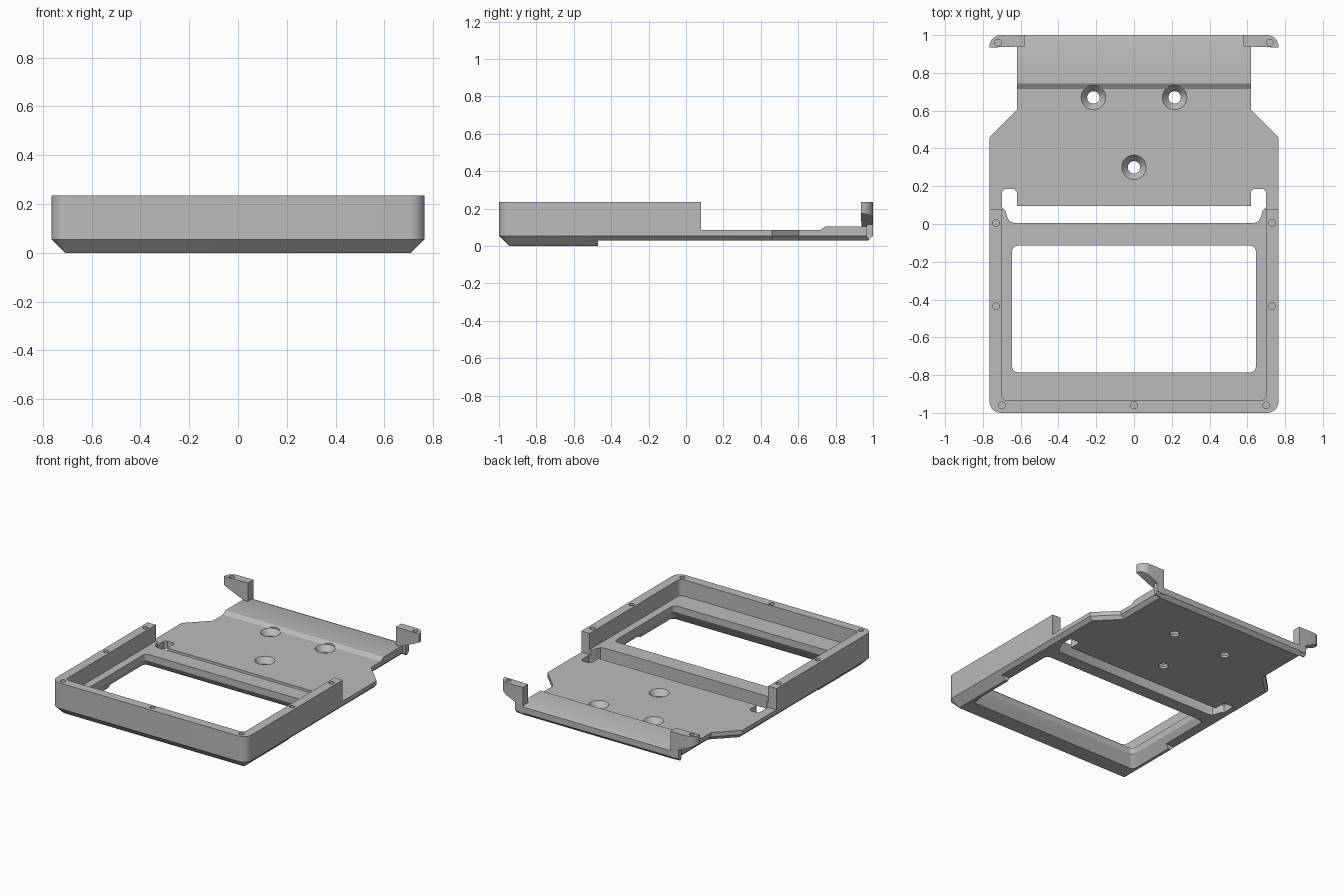
import bpy, bmesh, math

if "Cube" in bpy.data.objects:
    bpy.data.objects.remove(bpy.data.objects["Cube"], do_unlink=True)

# Single grey finish
grey = bpy.data.materials.new("plain grey")
grey.use_nodes = True
COLOUR = (0.5, 0.5, 0.5, 1)
grey.diffuse_color = COLOUR
grey.node_tree.nodes["Principled BSDF"].inputs["Base Color"].default_value = COLOUR


def loft(name, rings):
    """Solid through rings of (x, y, z) points."""
    bm = bmesh.new()
    loops = [[bm.verts.new(p) for p in ring] for ring in rings]
    n = len(loops[0])
    for a, b in zip(loops, loops[1:]):
        for i in range(n):
            j = (i + 1) % n
            bm.faces.new((a[i], a[j], b[j], b[i]))
    bm.faces.new(loops[0][::-1])
    bm.faces.new(loops[-1])
    bmesh.ops.recalc_face_normals(bm, faces=bm.faces)
    mesh = bpy.data.meshes.new(name)
    bm.to_mesh(mesh)
    bm.free()
    mesh.materials.append(grey)
    obj = bpy.data.objects.new(name, mesh)
    bpy.context.collection.objects.link(obj)
    return obj


def at(points, z):
    return [(x, y, z) for x, y in points]


def prism(name, points, z0, z1):
    return loft(name, [at(points, z0), at(points, z1)])


def across(name, profile, x0, x1):
    """Extrude a (y, z) profile along x."""
    return loft(name, [[(x, y, z) for y, z in profile] for x in (x0, x1)])


def arc(cx, cy, r, start, end, steps=8):
    angles = [math.radians(start + (end - start) * i / steps) for i in range(steps + 1)]
    return [(cx + r * math.cos(a), cy + r * math.sin(a)) for a in angles]


def rounded(x, y0, y1, r):
    return mirrored(arc(x - r, y0 + r, r, -90, 0) + arc(x - r, y1 - r, r, 0, 90))


def mirrored(half):
    return half + [(-x, y) for x, y in reversed(half)]


def disc(cx, cy, r):
    return arc(cx, cy, r, 0, 345, 23)


def cut(target, cutter):
    cutter.hide_render = True
    mod = target.modifiers.new("cut", 'BOOLEAN')
    mod.operation = 'DIFFERENCE'
    mod.solver = 'EXACT'
    mod.object = cutter
    bpy.context.view_layer.objects.active = target
    bpy.ops.object.modifier_apply(modifier=mod.name)
    bpy.data.objects.remove(cutter, do_unlink=True)


def outline(inset):
    corner = arc(0.705, -0.94, 0.06 - inset, -90, 0)
    return mirrored(corner + [(0.765 - inset, 0.46), (0.62 - inset, 0.605),
                              (0.62 - inset, 1 - inset)])


# Frame and mounting plate in one piece, with a chamfered lower edge
body = loft("frame_and_plate", [at(outline(0.055), 0), at(outline(0), 0.055),
                                at(outline(0), 0.235)])
# Plate top with its raised rear step
cut(body, across("plate_top", [(0.08, 0.085), (0.715, 0.085), (0.745, 0.105), (0.98, 0.105),
                               (1.02, 0.09), (1.1, 0.4), (0.08, 0.4)], -1, 1))
# Raised underside behind the front foot
cut(body, across("underside", [(-0.47, -0.1), (1.1, -0.1), (1.1, 0.03), (-0.47, 0.03)], -1, 1))

# Tray recess, and window with a flared lower rim
FLOOR = 0.12
cut(body, prism("tray", rounded(0.70, -0.935, 0.3, 0.03), FLOOR, 0.4))
cut(body, prism("window", rounded(0.645, -0.785, -0.115, 0.03), -0.1, 0.3))
cut(body, loft("window_flare", [at(rounded(0.695, -0.835, -0.065, 0.03), -0.01),
                                at(rounded(0.644, -0.784, -0.116, 0.03), 0.075)]))

# Slot with end notches
slot = [(0.635, 0.005), (0.66, 0.015), (0.672, 0.04), (0.68, 0.07), (0.699, 0.09),
        (0.699, 0.17), (0.684, 0.185), (0.635, 0.185), (0.62, 0.17), (0.62, 0.095)]
cut(body, prism("slot", mirrored(slot), -0.1, 0.2))

# Countersunk mounting holes
for x, y in ((-0.215, 0.67), (0.215, 0.67), (0, 0.3)):
    cut(body, loft("countersink", [at(disc(x, y, 0.033), -0.1), at(disc(x, y, 0.033), 0.045),
                                   at(disc(x, y, 0.065), 0.085), at(disc(x, y, 0.065), 0.2)]))

# Blind screw holes in the rim
rim_holes = [(0, -0.96)] + [(s * x, y) for s in (-1, 1)
                            for x, y in ((0.73, 0.005), (0.73, -0.435), (0.70, -0.96))]
for x, y in rim_holes:
    cut(body, prism("screw_hole", disc(x, y, 0.018), 0.18, 0.3))

# Rear ears: sloped underside, rounded outer corner, leg joining the plate
parts = [body]
for side, s in (("left", 1), ("right", -1)):
    plan = [(0.58, 0.94), (0.745, 0.935), (0.765, 0.935)] + arc(0.705, 0.94, 0.06, 0, 90) + [(0.58, 1)]
    plan = [(s * x, y) for x, y in plan]
    ear = prism(side + "_ear", plan, 0.05, 0.235)
    slope = [(0.61, 0), (0.61, 0.105), (0.65, 0.12), (0.8, 0.19), (0.8, 0)]
    cut(ear, loft("slope", [[(s * x, y, z) for x, z in slope] for y in (0.9, 1.1)]))
    cut(ear, prism("screw_hole", disc(s * 0.72, 0.96, 0.018), 0.2, 0.3))
    leg = across(side + "_ear_leg", [(0.965, 0.05), (0.975, 0.035), (0.98, 0.035), (1, 0.055),
                                     (1, 0.15), (0.965, 0.15)], s * 0.58, s * 0.64)
    parts += [ear, leg]

bpy.ops.object.select_all(action='DESELECT')
for part in parts:
    part.select_set(True)
bpy.context.view_layer.objects.active = body
bpy.ops.object.shade_smooth_by_angle(angle=math.radians(30))
